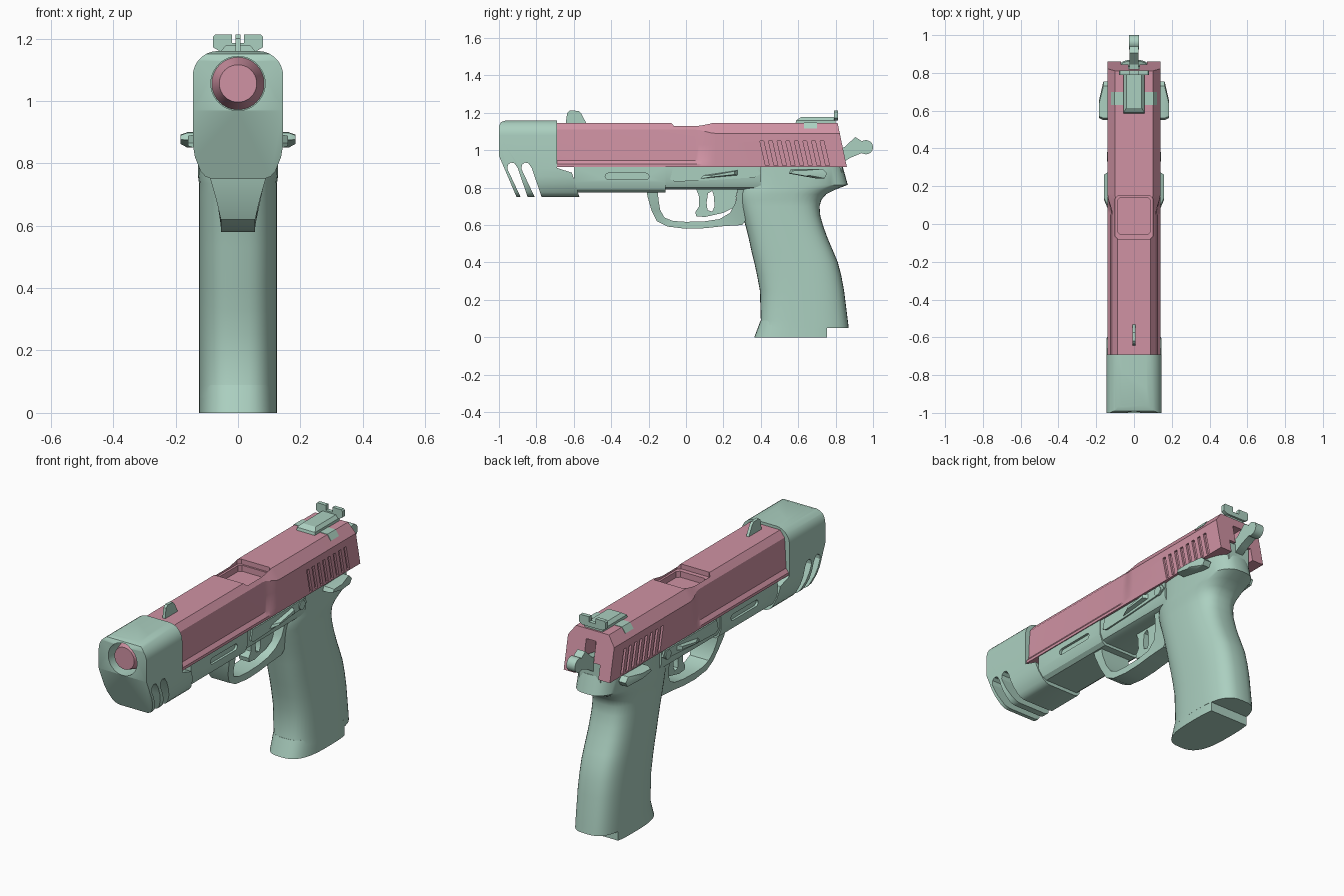
import bpy, bmesh, math
from mathutils import Vector

if "Cube" in bpy.data.objects:
    bpy.data.objects.remove(bpy.data.objects["Cube"])


def material(name, rgb):
    m = bpy.data.materials.new(name)
    m.diffuse_color = (*rgb, 1)
    m.use_nodes = True
    m.node_tree.nodes["Principled BSDF"].inputs["Base Color"].default_value = m.diffuse_color
    return m


PINK = material("dusty pink", (0.63, 0.29, 0.37))
GREEN = material("sage green", (0.41, 0.63, 0.53))


def loft(name, rings, mat=GREEN):
    """Skin a list of closed rings of 3D points and cap both ends."""
    bm = bmesh.new()
    vs = [[bm.verts.new(p) for p in r] for r in rings]
    n = len(vs[0])
    for a, b in zip(vs, vs[1:]):
        for i in range(n):
            j = (i + 1) % n
            bm.faces.new((a[i], a[j], b[j], b[i]))
    bm.faces.new(vs[0][::-1])
    bm.faces.new(vs[-1])
    bmesh.ops.recalc_face_normals(bm, faces=bm.faces)
    me = bpy.data.meshes.new(name)
    bm.to_mesh(me)
    bm.free()
    ob = bpy.data.objects.new(name, me)
    bpy.context.collection.objects.link(ob)
    me.materials.append(mat)
    return ob


def side(name, yz, x0, x1, mat=GREEN):
    """Side profile extruded along x."""
    return loft(name, [[(x, y, z) for y, z in yz] for x in (x0, x1)], mat)


def section(half, y):
    """Mirrored cross-section from its right half of (x, z) points."""
    return [(x, y, z) for x, z in half] + [(-x, y, z) for x, z in reversed(half)]


def prism(name, half, y0, y1, mat=GREEN):
    return loft(name, [section(half, y0), section(half, y1)], mat)


def box(name, w, y0, y1, z0, z1, mat=GREEN):
    return prism(name, [(w, z0), (w, z1)], y0, y1, mat)


def disc(cy, cz, r, n=24, a0=0, a1=360):
    full = a1 - a0 == 360
    return [(cy + r * math.cos(math.radians(a0 + (a1 - a0) * i / (n if full else n - 1))),
             cz + r * math.sin(math.radians(a0 + (a1 - a0) * i / (n if full else n - 1))))
            for i in range(n)]


def capsule(y0, y1, z, r):
    return disc(y1, z, r, 9, -90, 90) + disc(y0, z, r, 9, 90, 270)


def boolean(ob, cutter, op='DIFFERENCE'):
    m = ob.modifiers.new("cut", 'BOOLEAN')
    m.operation, m.solver, m.object = op, 'EXACT', cutter
    bpy.context.view_layer.objects.active = ob
    bpy.ops.object.modifier_apply(modifier=m.name)
    bpy.data.objects.remove(cutter)


# slide: slim front blending into a full-width rear with a raked back face
front = [(.14, .91), (.14, .925), (.124, .945), (.12, 1.03), (.115, 1.11), (.088, 1.145)]
rear = [(.14, .91), (.14, .925), (.14, .945), (.14, 1.03), (.14, 1.09), (.10, 1.145)]
rings = [section(front, -.69)]
for i in range(7):
    t = i / 6
    s = t * t * (3 - 2 * t)
    half = [(a[0] + (b[0] - a[0]) * s, a[1] + (b[1] - a[1]) * s) for a, b in zip(front, rear)]
    rings.append(section(half, .05 + .11 * t))
rings.append([(x, .86 - (z - .91) * .21, z) for x, _, z in section(rear, 0)])
slide = loft("slide", rings, PINK)

# ejection port, stepped
port = [(-.10, -.08, .15, 1.118), (-.088, -.055, .14, 1.085)]
for w, y0, y1, z in port:
    c = .015
    ring = [(w, y0 + c), (w + c, y0), (-w - c, y0), (-w, y0 + c),
            (-w, y1 - c), (-w - c, y1), (w + c, y1), (w, y1 - c)]
    boolean(slide, loft("port_cutter", [[(x, y, h) for x, y in ring] for h in (z, 1.2)]))
# hammer slot and rear serrations
boolean(slide, box("slot_cutter", .03, .74, .95, .96, 1.095))
boolean(slide, box("tail_cutter", .07, .74, .95, .89, .985))
for sx in (1, -1):
    for i in range(8):
        y = .395 + i * .046
        boolean(slide, side("serration_cutter", [(y, 1.05), (y + .02, 1.05), (y + .05, .918),
                                                 (y + .03, .918)], sx * .128, sx * .16))

# compensator: side profile intersected with the rounded front section
comp = side("compensator", [(-1, .97), (-.906, .75), (-.57, .75), (-.61, .88), (-.69, .905),
                            (-.69, 1.16), (-.96, 1.16), (-.99, 1.15), (-1, 1.13)], -.2, .2)
half = [(.085, .75), (.105, .758), (.12, .775), (.138, .82), (.145, .86)] + \
    disc(.065, 1.08, .08, 8, 0, 90)
boolean(comp, prism("comp_section", half, -1.1, -.5), 'INTERSECT')
for y in (-.955, -.88):
    boolean(comp, side("vent_cutter", [(y + .08, .73), (y, .90), (y + .003, .922), (y + .018, .934),
                                       (y + .038, .93), (y + .055, .905), (y + .115, .73)], -.2, .2))


def tube(name, y0, r0, y1, r1, mat=GREEN):
    return loft(name, [[(a, y, b) for a, b in disc(0, 1.056, r, 40)]
                       for y, r in ((y0, r0), (y1, r1))], mat)


boolean(comp, tube("muzzle_cutter", -1.1, .087, -.9, .087))
tube("barrel", -.985, .06, -.89, .087, PINK)

# dust cover with side grooves, and frame
dust = prism("dust_cover", [(.10, .775), (.12, .79), (.135, .83), (.135, .912)], -.60, -.11)
for sx in (1, -1):
    boolean(dust, side("groove_cutter", capsule(-.415, -.215, .86, .017), sx * .122, sx * .16))
prism("frame", [(.09, .79), (.115, .80), (.13, .835), (.13, .912)], -.11, .40)
box("frame_tail", .065, .70, .835, .88, .98)


# grip: rounded sections lofted upward
def oval(z, f, r, w, n=40, e=2.9):
    out = []
    for i in range(n):
        a = 2 * math.pi * i / n
        c, s = math.cos(a), math.sin(a)
        out.append((w * math.copysign(abs(c) ** (2 / e), c),
                    (f + r) / 2 + (r - f) / 2 * math.copysign(abs(s) ** (2 / e), s), z))
    return out


stations = [(.05, .385, .87), (.09, .40, .865), (.25, .395, .845), (.33, .38, .83), (.40, .365, .812),
            (.46, .35, .787), (.53, .335, .757), (.59, .32, .735), (.65, .303, .718), (.70, .288, .714),
            (.735, .277, .724), (.765, .272, .75), (.79, .27, .80), (.815, .27, .865), (.912, .27, .838)]
loft("grip", [oval(z, f, r, .125 if z < .75 else .129) for z, f, r in stations])
base = loft("magazine_base", [oval(0, .365, .87, .125), oval(.09, .399, .87, .1245)])
boolean(base, box("base_cutter", .3, .755, 1, -.1, .3))

# trigger guard: outer and inner edge pairs, flaring towards the frame
guard = [((-.215, .80), (-.15, .80)), ((-.205, .75), (-.148, .74)), ((-.185, .68), (-.138, .68)),
         ((-.155, .62), (-.115, .64)), ((-.10, .592), (-.07, .622)), ((0, .58), (0, .617)),
         ((.10, .583), (.10, .62)), ((.20, .594), (.18, .632)), ((.30, .60), (.235, .665)),
         ((.34, .65), (.265, .72)), ((.36, .80), (.275, .80))]
loft("trigger_guard", [[(s * (.055 + max(0, min(z, .77) - .63) * .28), y, z)
                        for s, (y, z) in ((1, o), (1, i), (-1, i), (-1, o))] for o, i in guard])

# trigger with its opening
trigger = side("trigger", [(.055, .647), (.10, .643), (.20, .665), (.26, .695), (.275, .80), (.05, .80),
                           (.068, .76), (.07, .70), (.05, .67)], -.03, .03)
boolean(trigger, side("trigger_cutter", [(.115, .68), (.14, .672), (.153, .70), (.148, .76),
                                         (.14, .782), (.118, .77), (.11, .72)], -.1, .1))

# levers and pins on both sides
for sx, tag in ((1, "right"), (-1, "left")):
    side("slide_release_" + tag, [(-.085, .845), (-.06, .832), (.10, .838), (.37, .855), (.40, .875),
                                  (.38, .902), (-.07, .902)], sx * .12, sx * .138)
    loft("release_pad_" + tag, [[(sx * x, y, z) for y, z in p] for x, p in (
        (.13, [(.06, .845), (.28, .865), (.28, .895), (.08, .865)]),
        (.16, [(.13, .856), (.26, .87), (.26, .888), (.14, .866)]))])
    side("frame_pin_" + tag, disc(.355, .875, .025), sx * .12, sx * .143)
    loft("safety_lever_" + tag, [[(sx * x, y, z) for y, z in p] for x, p in (
        (.12, [(.55, .875), (.56, .898), (.73, .90), (.755, .875), (.74, .85), (.69, .85)]),
        (.162, [(.55, .875), (.56, .898), (.73, .90), (.755, .875), (.74, .85), (.69, .85)]),
        (.184, [(.56, .876), (.57, .89), (.64, .892), (.66, .878), (.66, .865), (.64, .862)]))])

# sights
side("front_sight", [(-.645, 1.13), (-.635, 1.20), (-.62, 1.213), (-.575, 1.21), (-.56, 1.195),
                     (-.525, 1.13)], -.008, .008)
loft("rear_sight_base", [[(s * w, y, z) for s, y in ((1, a), (1, .80), (-1, .80), (-1, a))]
                         for w, a, z in ((.055, .585, 1.14), (.055, .59, 1.16), (.04, .615, 1.177))])
blade = prism("rear_sight_blade", [(.06, 1.16), (.08, 1.172), (.08, 1.205), (.073, 1.213)], .79, .812)
boolean(blade, box("notch_cutter", .02, .7, .9, 1.185, 1.3))
prism("sight_dovetail", [(.123, 1.117), (.102, 1.1475)], .63, .70)

# hammer
side("hammer", [(.76, .93), (.76, 1.0), (.845, 1.015), (.905, 1.07), (.93, 1.055), (.955, 1.03),
                (.94, .985), (.88, .96), (.83, .93)], -.024, .024)
side("hammer_spur", disc(.962, 1.016, .038), -.026, .026)

# smooth shading with sharp edges kept
for ob in bpy.data.objects:
    bpy.ops.object.select_all(action='DESELECT')
    ob.select_set(True)
    bpy.context.view_layer.objects.active = ob
    bpy.ops.object.shade_smooth_by_angle(angle=math.radians(32))
